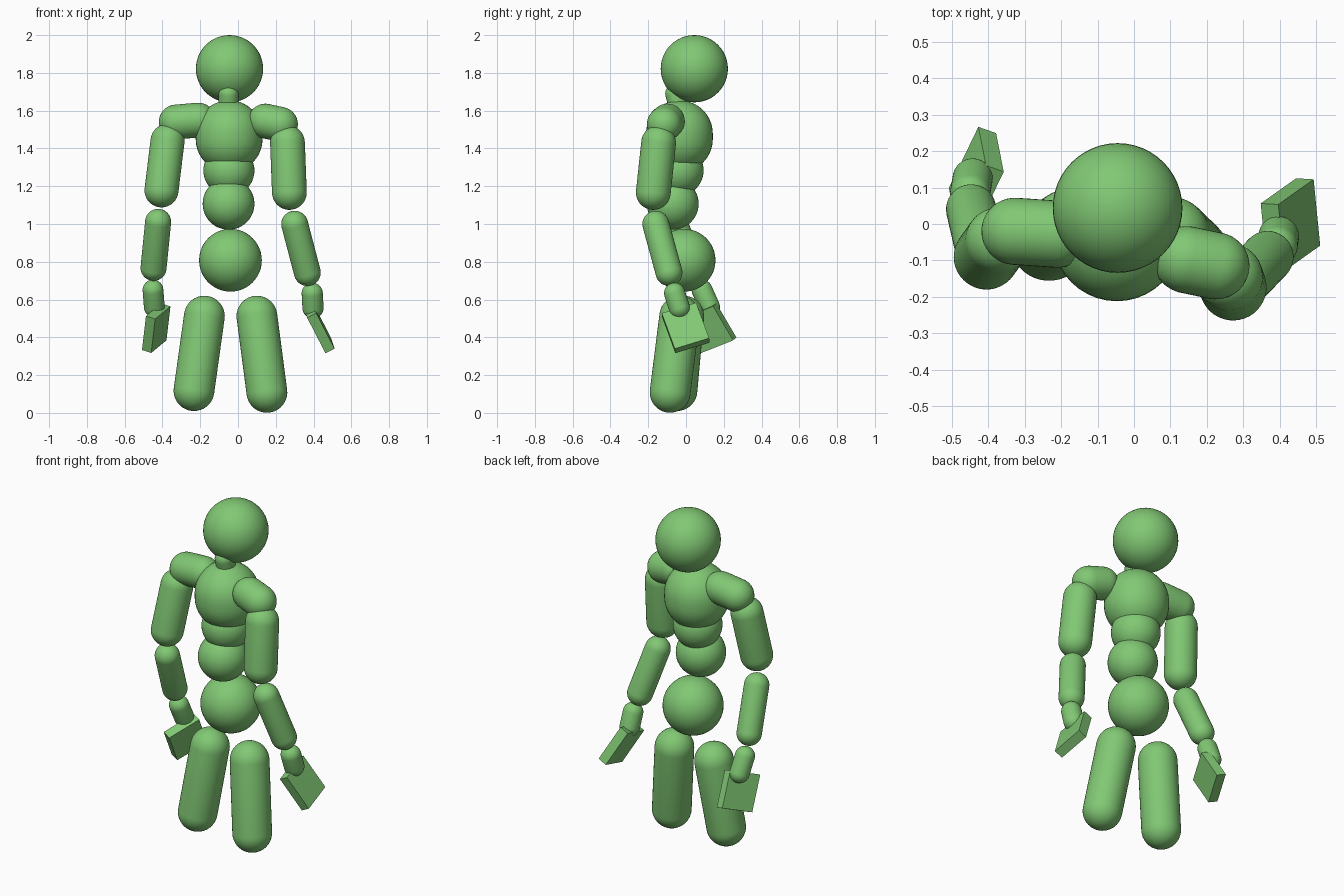
import bpy, bmesh, math
from mathutils import Vector

if "Cube" in bpy.data.objects:
    bpy.data.objects.remove(bpy.data.objects["Cube"])

green = bpy.data.materials.new("soft_green")
green.use_nodes = True
COLOR = (0.22, 0.58, 0.175, 1)
green.diffuse_color = COLOR
green.node_tree.nodes["Principled BSDF"].inputs["Base Color"].default_value = COLOR


def add_object(name, bm, smooth):
    for f in bm.faces:
        f.smooth = smooth
    mesh = bpy.data.meshes.new(name)
    bm.to_mesh(mesh)
    bm.free()
    mesh.materials.append(green)
    obj = bpy.data.objects.new(name, mesh)
    bpy.context.collection.objects.link(obj)
    return obj


def ball(name, center, radius):
    bm = bmesh.new()
    bmesh.ops.create_uvsphere(bm, u_segments=48, v_segments=24, radius=radius)
    add_object(name, bm, True).location = center


def capsule(name, start, end, radius):
    """Round-ended limb whose cap centres sit at start and end."""
    start, end = Vector(start), Vector(end)
    axis = end - start
    bm = bmesh.new()
    bmesh.ops.create_uvsphere(bm, u_segments=40, v_segments=20, radius=radius)
    # split the sphere at its equator and pull the halves apart
    equator = [e for e in bm.edges if all(abs(v.co.z) < 1e-5 for v in e.verts)]
    bmesh.ops.split_edges(bm, edges=equator)
    for v in {v for f in bm.faces if f.calc_center_median().z > 0 for v in f.verts}:
        v.co.z += axis.length
    rims = [e for e in bm.edges if e.is_boundary]
    bmesh.ops.bridge_loops(bm, edges=rims)
    bmesh.ops.recalc_face_normals(bm, faces=bm.faces)
    obj = add_object(name, bm, True)
    obj.location = start
    obj.rotation_mode = "QUATERNION"
    obj.rotation_quaternion = axis.to_track_quat("Z", "Y")


def hand(name, tip_front, tip_back, top_back, thickness):
    """Flat slab spanned by two tip corners and one wrist corner."""
    a, b, c = Vector(tip_front), Vector(tip_back), Vector(top_back)
    corners = [a, b, c, a + c - b]
    offset = (b - a).cross(c - b).normalized() * thickness / 2
    bm = bmesh.new()
    low = [bm.verts.new(p - offset) for p in corners]
    high = [bm.verts.new(p + offset) for p in corners]
    bm.faces.new(low)
    bm.faces.new(high)
    for i in range(4):
        j = (i + 1) % 4
        bm.faces.new((low[i], low[j], high[j], high[i]))
    bmesh.ops.recalc_face_normals(bm, faces=bm.faces)
    add_object(name, bm, False)


# Head and torso
ball("head", (-0.045, 0.044, 1.822), 0.178)
capsule("neck", (-0.05, -0.057, 1.69), (-0.05, -0.035, 1.61), 0.053)
capsule("chest", (-0.047, -0.035, 1.45), (-0.047, -0.035, 1.478), 0.177)
ball("waist", (-0.048, -0.042, 1.283), 0.135)
ball("belly", (-0.05, -0.07, 1.107), 0.137)
ball("pelvis", (-0.04, -0.01, 0.808), 0.166)

# Right arm
capsule("right_shoulder", (-0.21, -0.028, 1.55), (-0.327, -0.02, 1.54), 0.092)
capsule("right_upper_arm", (-0.373, -0.045, 1.44), (-0.405, -0.09, 1.178), 0.09)
capsule("right_forearm", (-0.423, -0.065, 1.011), (-0.447, 0.04, 0.768), 0.069)
capsule("right_wrist", (-0.45, 0.085, 0.65), (-0.443, 0.125, 0.56), 0.055)
hand("right_hand", (-0.484, 0.09, 0.325), (-0.403, 0.258, 0.392), (-0.382, 0.152, 0.572), 0.054)

# Left arm
capsule("left_shoulder", (0.145, -0.098, 1.545), (0.225, -0.115, 1.528), 0.092)
capsule("left_upper_arm", (0.262, -0.145, 1.43), (0.272, -0.173, 1.167), 0.092)
capsule("left_forearm", (0.3, -0.16, 0.999), (0.367, -0.09, 0.743), 0.071)
capsule("left_wrist", (0.393, -0.06, 0.633), (0.397, -0.035, 0.555), 0.056)
hand("left_hand", (0.487, -0.058, 0.328), (0.469, 0.124, 0.384), (0.372, 0.055, 0.572), 0.054)

# Legs
capsule("right_leg", (-0.178, -0.012, 0.512), (-0.233, -0.048, 0.118), 0.108)
capsule("left_leg", (0.1, -0.033, 0.512), (0.153, -0.084, 0.109), 0.108)
